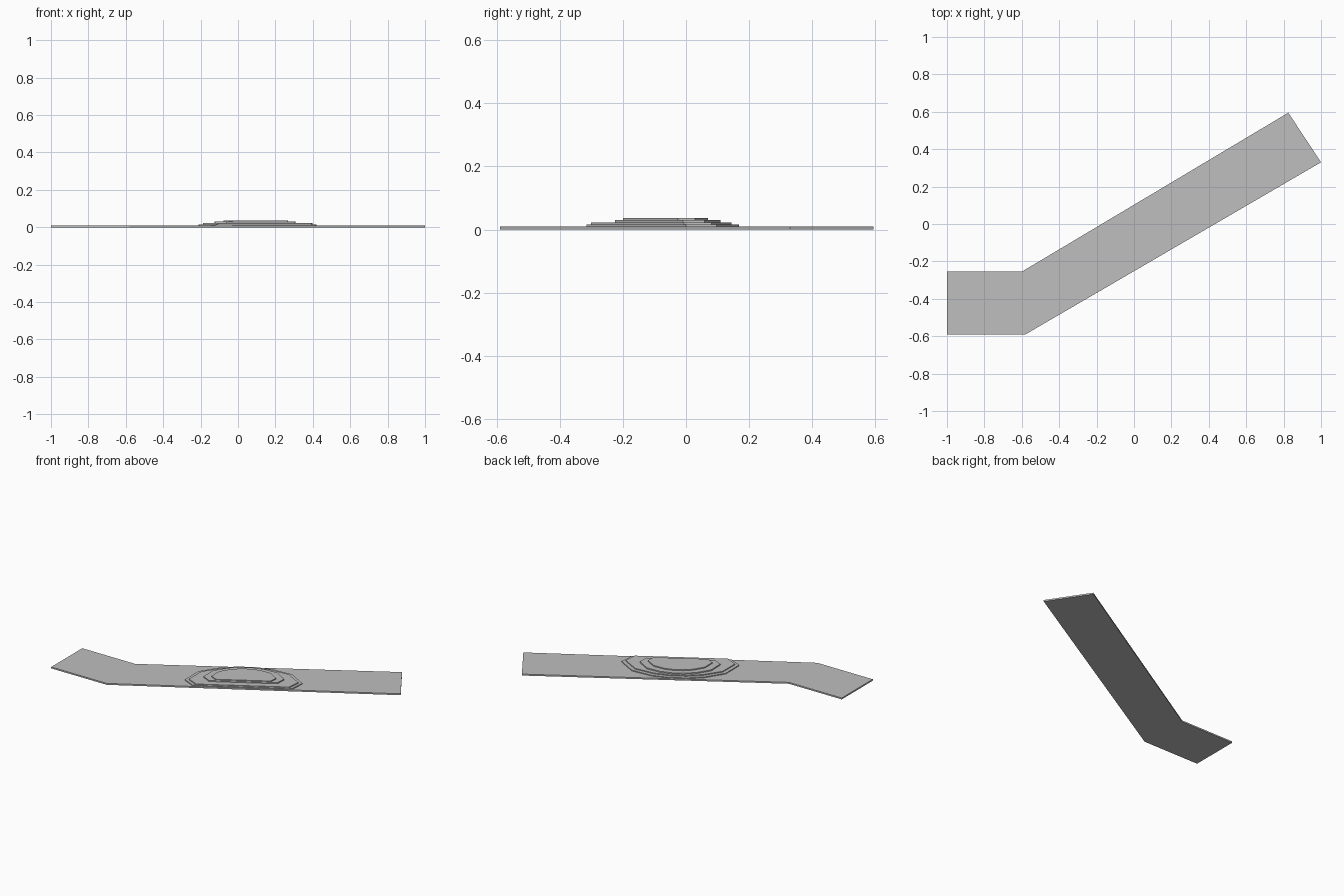
import bpy
import bmesh
from math import radians
from mathutils import Matrix, Vector

cube = bpy.data.objects.get("Cube")
if cube:
    bpy.data.objects.remove(cube, do_unlink=True)

grey = bpy.data.materials.new("plain_grey")
grey.use_nodes = True
grey.diffuse_color = (0.52, 0.52, 0.52, 1)
grey.node_tree.nodes["Principled BSDF"].inputs["Base Color"].default_value = grey.diffuse_color


def slab(name, outline, bottom, top):
    """Extrude a flat outline from one height to another."""
    bm = bmesh.new()
    face = bm.faces.new([bm.verts.new((x, y, bottom)) for x, y in outline])
    new = bmesh.ops.extrude_face_region(bm, geom=[face])["geom"]
    bmesh.ops.translate(bm, vec=(0, 0, top - bottom),
                        verts=[v for v in new if isinstance(v, bmesh.types.BMVert)])
    bmesh.ops.recalc_face_normals(bm, faces=bm.faces)
    mesh = bpy.data.meshes.new(name)
    bm.to_mesh(mesh)
    bm.free()
    mesh.materials.append(grey)
    obj = bpy.data.objects.new(name, mesh)
    bpy.context.collection.objects.link(obj)
    return obj


# Bent walkway
slab("walkway", [(-1, -0.59), (-0.58, -0.59), (1, 0.33), (0.825, 0.595),
                 (-0.6, -0.255), (-1, -0.255)], 0, 0.01)

# Stepped platform: half outline as (fraction of half length, fraction of depth)
HALF = [(0.85, 0), (1, 0.27), (0.8, 0.7), (0.45, 0.92), (0.15, 1)]
turn = Matrix.Rotation(radians(30.6), 3, "Z")


def tier(name, half_length, front, back, bottom, top):
    right = [(u * half_length, front + v * (back - front)) for u, v in HALF]
    loop = right + [(-x, y) for x, y in reversed(right)]
    outline = [(turn @ Vector((x + 0.045, y, 0))).xy for x, y in loop]
    slab(name, outline, bottom, top)


tier("lowest_step", 0.365, -0.21, 0.083, 0.01, 0.016)
tier("second_step", 0.34, -0.205, 0.06, 0.016, 0.022)
tier("third_step", 0.25, -0.163, 0.045, 0.022, 0.03)
tier("top_step", 0.2, -0.158, 0.01, 0.03, 0.037)
